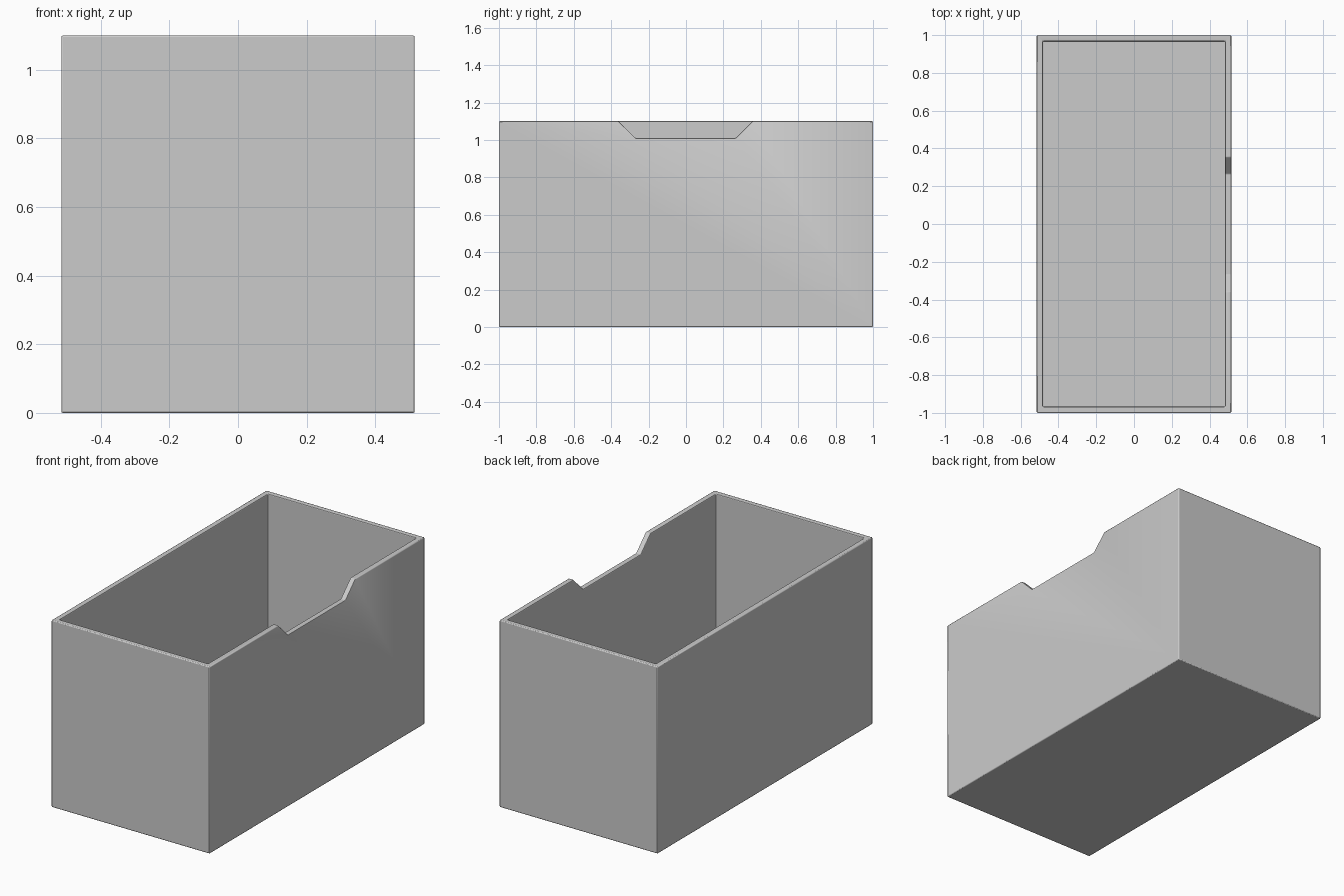
import bpy, bmesh, math

if "Cube" in bpy.data.objects:
    bpy.data.objects.remove(bpy.data.objects["Cube"])

HX, HY, H = 0.515, 1.0, 1.10   # half width, half length, height
WALL = 0.032


def prism(name, profile, x0, x1):
    """Extrude a (y, z) profile along x."""
    bm = bmesh.new()
    face = bm.faces.new([bm.verts.new((x0, y, z)) for y, z in profile])
    new = bmesh.ops.extrude_face_region(bm, geom=[face])["geom"]
    verts = [v for v in new if isinstance(v, bmesh.types.BMVert)]
    bmesh.ops.translate(bm, verts=verts, vec=(x1 - x0, 0, 0))
    bmesh.ops.recalc_face_normals(bm, faces=bm.faces)
    mesh = bpy.data.meshes.new(name)
    bm.to_mesh(mesh)
    bm.free()
    obj = bpy.data.objects.new(name, mesh)
    bpy.context.collection.objects.link(obj)
    return obj


def rect(hy, z0, z1):
    return [(-hy, z0), (hy, z0), (hy, z1), (-hy, z1)]


# Outer block
box = prism("open_box", rect(HY, 0, H), -HX, HX)

# Hollow interior, and the hand notch in the right wall
cavity = prism("cavity_cutter", rect(HY - WALL, WALL, H + 0.2), -HX + WALL, HX - WALL)
notch = prism("notch_cutter",
              [(-0.27, 1.01), (0.265, 1.01), (0.455, 1.20), (-0.46, 1.20)],
              HX - 0.2, HX + 0.1)

for cutter in (cavity, notch):
    mod = box.modifiers.new(cutter.name, 'BOOLEAN')
    mod.operation = 'DIFFERENCE'
    mod.solver = 'EXACT'
    mod.object = cutter
    cutter.hide_render = True
    cutter.hide_set(True)

# Slightly eased edges
bevel = box.modifiers.new("eased_edges", 'BEVEL')
bevel.width = 0.005
bevel.segments = 2
bevel.limit_method = 'ANGLE'
bevel.angle_limit = math.radians(30)

bpy.context.view_layer.objects.active = box
box.select_set(True)
bpy.ops.object.shade_smooth_by_angle(angle=math.radians(30))
